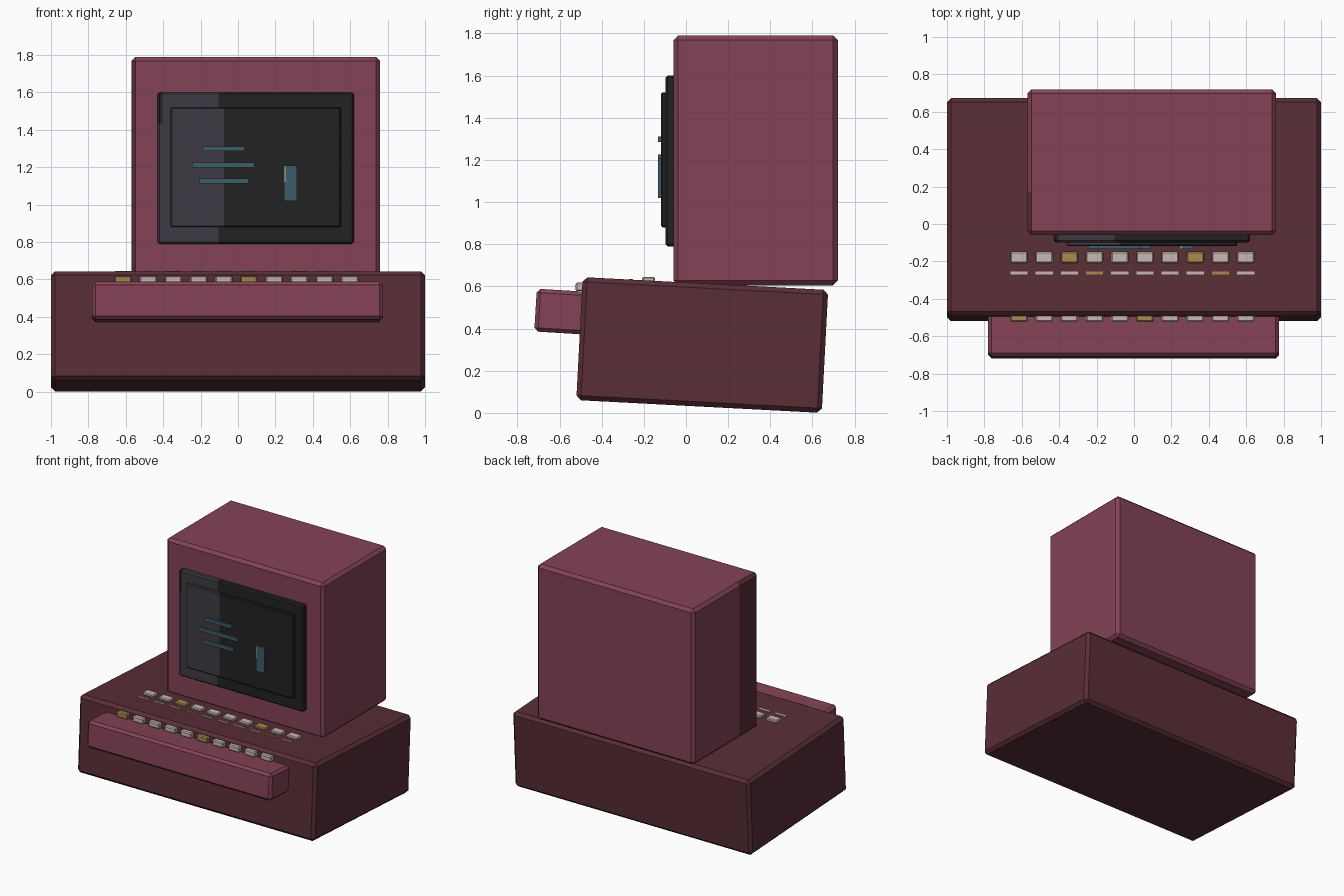
import bpy, bmesh, math
from mathutils import Vector, Matrix

if "Cube" in bpy.data.objects:
    bpy.data.objects.remove(bpy.data.objects["Cube"])


def material(name, hex_rgb):
    lin = []
    for i in (0, 2, 4):
        c = int(hex_rgb[i:i + 2], 16) / 255
        lin.append(c / 12.92 if c <= 0.04045 else ((c + 0.055) / 1.055) ** 2.4)
    m = bpy.data.materials.new(name)
    m.diffuse_color = (*lin, 1)
    m.use_nodes = True
    m.node_tree.nodes["Principled BSDF"].inputs["Base Color"].default_value = m.diffuse_color
    return m


rose = material("rose_plastic", "834255")
maroon = material("dark_maroon", "592E36")
black = material("screen_black", "222223")
grey = material("screen_grey", "3E3A43")
teal = material("teal_glow", "3C5D69")
cream = material("cream_key", "C8B9B2")
gold = material("gold_key", "A88B4D")


def box(name, x, y, z, mats, bevel=0.0, tilt=0.0, cuts=(), rule=None):
    """Bevelled box from (min, max) ranges, tilted about x; cuts are (axis, world value)."""
    lo, hi = Vector((x[0], y[0], z[0])), Vector((x[1], y[1], z[1]))
    centre, size = (lo + hi) / 2, hi - lo
    bm = bmesh.new()
    bmesh.ops.create_cube(bm, size=1, matrix=Matrix.Diagonal((*size, 1)))
    if bevel:
        bmesh.ops.bevel(bm, geom=bm.edges[:], offset=bevel, segments=1, affect='EDGES')
    for axis, value in cuts:
        normal, point = Vector((0, 0, 0)), Vector((0, 0, 0))
        normal[axis] = 1
        point[axis] = value - centre[axis]
        bmesh.ops.bisect_plane(bm, geom=bm.verts[:] + bm.edges[:] + bm.faces[:],
                               plane_co=point, plane_no=normal)
    if rule:
        bm.normal_update()
        for f in bm.faces:
            f.material_index = rule(f.calc_center_median() + centre, f.normal)
    mesh = bpy.data.meshes.new(name)
    bm.to_mesh(mesh)
    bm.free()
    for m in mats:
        mesh.materials.append(m)
    ob = bpy.data.objects.new(name, mesh)
    ob.location = centre
    ob.rotation_euler.x = math.radians(tilt)
    bpy.context.collection.objects.link(ob)
    return ob


# Computer base and keyboard shelf, both leaning back
box("base", (-1, 1), (-0.506, 0.66), (0.03, 0.614), [maroon], 0.022, -3)
box("keyboard_shelf", (-0.78, 0.775), (-0.714, -0.414), (0.377, 0.58), [rose], 0.018, -3.5)

# Monitor case with a dark panel at the front of its left side
box("monitor_case", (-0.57, 0.76), (-0.06, 0.72), (0.605, 1.79), [rose, maroon], 0.022,
    cuts=[(1, 0.17)], rule=lambda c, n: int(n.x < -0.6 and c.y < 0.17))

# Bezel and screen, with a lighter reflection on the left
box("bezel", (-0.43, 0.62), (-0.098, -0.05), (0.79, 1.60), [black, grey], 0.01,
    cuts=[(0, -0.105), (0, -0.405), (2, 1.43)],
    rule=lambda c, n: int(c.x < -0.105 and not (c.x < -0.405 and c.z > 1.43)))
box("screen", (-0.36, 0.55), (-0.118, -0.09), (0.88, 1.52), [black, grey], 0.006,
    cuts=[(0, -0.075)], rule=lambda c, n: int(c.x < -0.075))

# Glowing text bars and cursor
for i, (x0, x1, zc) in enumerate([(-0.19, 0.035, 1.298), (-0.245, 0.088, 1.212),
                                  (-0.207, 0.055, 1.126)]):
    box(f"text_bar_{i + 1}", (x0, x1), (-0.133, -0.115), (zc - 0.013, zc + 0.013), [teal])
box("cursor", (0.245, 0.315), (-0.133, -0.115), (1.02, 1.21), [teal, cream],
    cuts=[(0, 0.254), (2, 1.12)],
    rule=lambda c, n: int(c.x < 0.254 and c.z > 1.12))

# Three key rows: y range, z range, index of the first gold key (every fifth)
rows = [("back", (-0.208, -0.148), (0.60, 0.645), 2, 0.006),
        ("middle", (-0.27, -0.254), (0.61, 0.636), 3, 0.0),
        ("front", (-0.523, -0.465), (0.577, 0.619), 0, 0.007)]
for row, y, z, first_gold, bev in rows:
    for i in range(10):
        xc = -0.615 + i * 0.1347
        box(f"{row}_key_{i + 1}", (xc - 0.046, xc + 0.046), y, z,
            [gold if i % 5 == first_gold else cream], bev)
